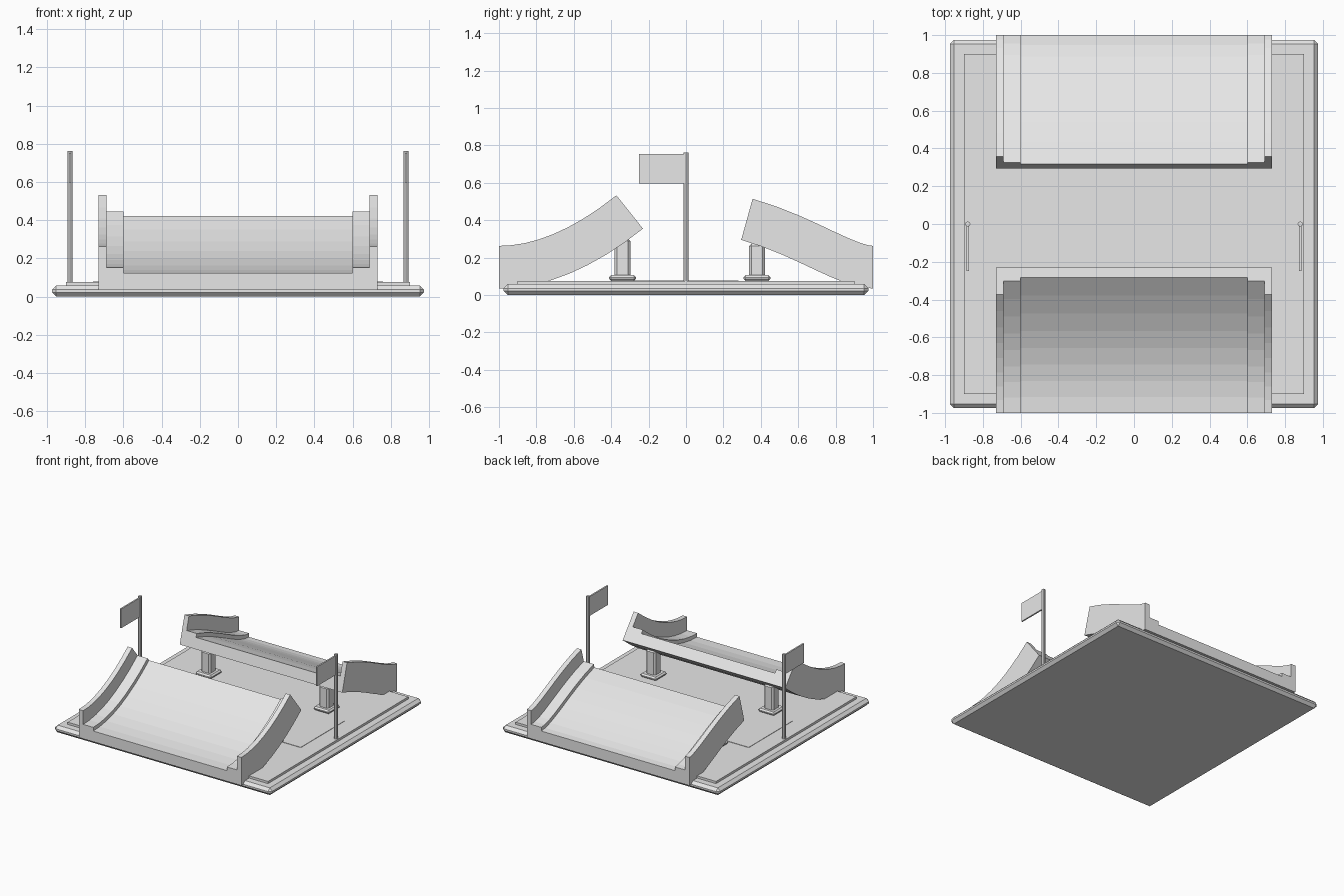
import bpy, bmesh
from mathutils import Vector

cube = bpy.data.objects.get("Cube")
if cube:
    bpy.data.objects.remove(cube, do_unlink=True)

grey = bpy.data.materials.new("plain_grey")
grey.use_nodes = True
grey.diffuse_color = (0.8, 0.8, 0.8, 1)
grey.node_tree.nodes["Principled BSDF"].inputs["Base Color"].default_value = (0.8, 0.8, 0.8, 1)


def finish(name, bm):
    """Turn a bmesh into a named grey object."""
    bmesh.ops.recalc_face_normals(bm, faces=bm.faces)
    mesh = bpy.data.meshes.new(name)
    bm.to_mesh(mesh)
    bm.free()
    mesh.materials.append(grey)
    obj = bpy.data.objects.new(name, mesh)
    bpy.context.collection.objects.link(obj)
    return obj


def box(name, low, high, bevel=0):
    """Box between two corners, with optional chamfered edges."""
    low, high = Vector(low), Vector(high)
    bm = bmesh.new()
    bmesh.ops.create_cube(bm, size=1)
    bmesh.ops.scale(bm, vec=high - low, verts=bm.verts)
    bmesh.ops.translate(bm, vec=(low + high) / 2, verts=bm.verts)
    if bevel:
        bmesh.ops.bevel(bm, geom=bm.edges[:], offset=bevel, segments=1, affect='EDGES')
    return finish(name, bm)


def curve_point(points, t):
    """Point and unit normal of a cubic curve in the (y, z) plane."""
    a, b, c, d = (Vector(p) for p in points)
    ab, bc, cd = a.lerp(b, t), b.lerp(c, t), c.lerp(d, t)
    start, end = ab.lerp(bc, t), bc.lerp(cd, t)
    tangent = (end - start).normalized()
    return start.lerp(end, t), Vector((-tangent.y, tangent.x))


def ramp(name, path, steps=8):
    """Sweep a trough section with stepped side walls along a curve."""
    half = [(0.73, 0), (0.73, 0.228), (0.69, 0.228), (0.69, 0.117), (0.6, 0.117), (0.6, 0.087)]
    section = half + [(-x, h) for x, h in reversed(half)]
    bm = bmesh.new()
    rings = []
    for i in range(steps + 1):
        p, n = curve_point(path, i / steps)
        rings.append([bm.verts.new((x, p.x + n.x * h, p.y + n.y * h)) for x, h in section])
    count = len(section)
    for r, s in zip(rings, rings[1:]):
        for k in range(count):
            m = (k + 1) % count
            bm.faces.new((r[k], r[m], s[m], s[k]))
    bm.faces.new(rings[0])
    bm.faces.new(rings[-1])
    return finish(name, bm)


# Ground slab, raised floor and thin centre panel
box("base_slab", (-0.975, -0.975, 0), (0.975, 0.975, 0.058), 0.022)
box("raised_floor", (-0.9, -0.9, 0.05), (0.9, 0.9, 0.076))
box("centre_panel", (-0.76, -0.28, 0.07), (0.76, 0.28, 0.079))

# Launch ramp at the front, landing ramp at the back
ramp("launch_ramp", [(-1, 0.035), (-0.753, 0.035), (-0.497, 0.142), (-0.23, 0.355)])
ramp("landing_ramp", [(0.295, 0.295), (0.6, 0.21), (0.82, 0.035), (1, 0.035)])

for side, x in (("left", 1), ("right", -1)):
    # Posts and feet under the raised ends
    for end, y, top in (("launch", -0.34, 0.3), ("landing", 0.38, 0.275)):
        px = x * 0.53
        box(f"{side}_{end}_post", (px - 0.042, y - 0.042, 0.09), (px + 0.042, y + 0.042, top), 0.012)
        box(f"{side}_{end}_foot", (px - 0.072, y - 0.072, 0.076), (px + 0.072, y + 0.072, 0.106), 0.011)

    # Flag and pole
    fx = x * 0.88
    bm = bmesh.new()
    bmesh.ops.create_cone(bm, cap_ends=True, segments=8, radius1=0.014, radius2=0.014, depth=0.69)
    bmesh.ops.translate(bm, vec=(fx, 0, 0.417), verts=bm.verts)
    finish(f"{side}_flag_pole", bm)
    box(f"{side}_flag", (fx - 0.006, -0.25, 0.597), (fx + 0.006, -0.005, 0.753))
